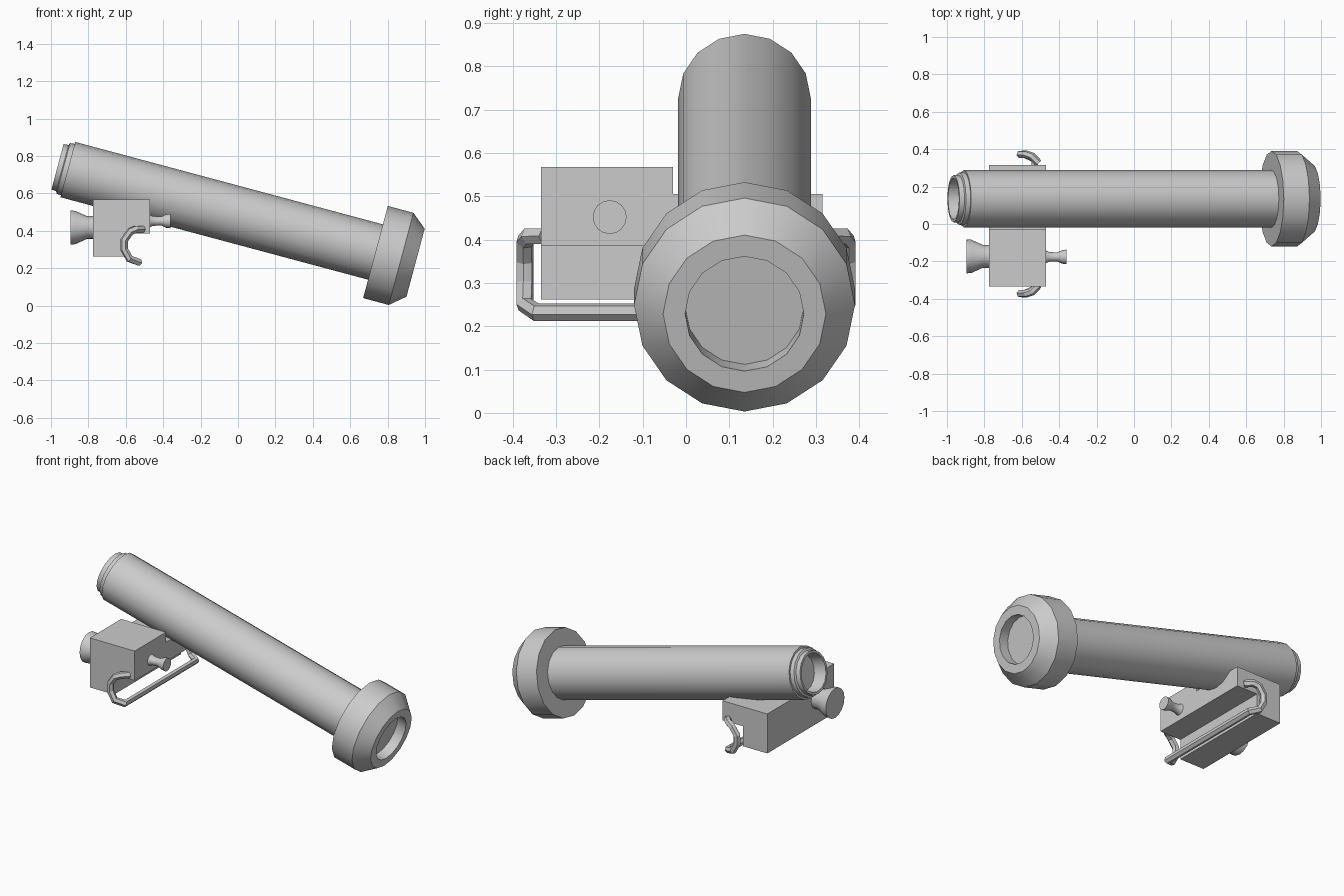
import bpy, bmesh, math
from mathutils import Matrix

if "Cube" in bpy.data.objects:
    bpy.data.objects.remove(bpy.data.objects["Cube"])

TILT = math.radians(15)


def finish(name, bm, matrix=None):
    bmesh.ops.recalc_face_normals(bm, faces=bm.faces)
    mesh = bpy.data.meshes.new(name)
    bm.to_mesh(mesh)
    bm.free()
    ob = bpy.data.objects.new(name, mesh)
    bpy.context.collection.objects.link(ob)
    if matrix is not None:
        ob.matrix_world = matrix
    return ob


def lathe(name, profile, matrix, sides=16):
    """Revolve (distance, radius) points about local X, capping both ends."""
    bm = bmesh.new()
    rings = []
    for t, r in profile:
        rings.append([bm.verts.new((t, r * math.sin(a), r * math.cos(a)))
                      for a in (2 * math.pi * i / sides for i in range(sides))])
    for a, b in zip(rings, rings[1:]):
        for i in range(sides):
            j = (i + 1) % sides
            bm.faces.new((a[i], a[j], b[j], b[i]))
    bm.faces.new(rings[0])
    bm.faces.new(rings[-1])
    ob = finish(name, bm, matrix)
    bpy.ops.object.select_all(action='DESELECT')
    ob.select_set(True)
    bpy.context.view_layer.objects.active = ob
    bpy.ops.object.shade_smooth_by_angle(angle=math.radians(30))
    return ob


# Tilted launch tube with stepped, hollow rear rim, and its front collar
axis = Matrix.Translation((-0.91, 0.135, 0.727)) @ Matrix.Rotation(TILT, 4, 'Y')
lathe("tube", [(0.02, 0.106), (-0.057, 0.112), (-0.057, 0.126), (-0.03, 0.128),
               (-0.025, 0.14), (0.0, 0.142), (0.0, 0.153), (1.75, 0.153)], axis)
lathe("front_collar", [(1.703, 0.14), (1.703, 0.255), (1.845, 0.255),
                       (1.925, 0.188), (1.925, 0.137), (1.865, 0.137)], axis)

# Control unit: notched side profile, extruded in y, with a lower cradle under the tube
def housing(name, y0, y1, top):
    outline = [(-0.775, 0.262), (-0.61, 0.262), (-0.61, 0.385),
               (-0.47, 0.385), (-0.47, top), (-0.775, top)]
    bm = bmesh.new()
    face = bm.faces.new([bm.verts.new((x, y0, z)) for x, z in outline])
    ext = bmesh.ops.extrude_face_region(bm, geom=[face])
    bmesh.ops.translate(bm, vec=(0, y1 - y0, 0),
                        verts=[g for g in ext["geom"] if isinstance(g, bmesh.types.BMVert)])
    return finish(name, bm)


housing("control_box", -0.335, -0.03, 0.567)
housing("tube_cradle", -0.03, 0.315, 0.505)

# Eyepiece at the rear and small flared sight at the front
lathe("eyepiece", [(-0.895, 0.091), (-0.87, 0.089), (-0.81, 0.062), (-0.77, 0.062)],
      Matrix.Translation((0, -0.173, 0.417)))
lathe("front_sight", [(-0.475, 0.036), (-0.455, 0.026), (-0.41, 0.024),
                      (-0.385, 0.036), (-0.36, 0.039)],
      Matrix.Translation((0, -0.176, 0.452)))

# Carry handle: bent ends mirrored across y, joined by a straight bar
half = [(-0.51, -0.325, 0.408), (-0.545, -0.362, 0.408), (-0.575, -0.372, 0.396),
        (-0.608, -0.372, 0.35), (-0.608, -0.372, 0.30),
        (-0.58, -0.372, 0.25), (-0.53, -0.345, 0.232)]
path = half + [(x, -y, z) for x, y, z in reversed(half)]
curve = bpy.data.curves.new("handle", 'CURVE')
curve.dimensions = '3D'
curve.bevel_depth = 0.021
curve.bevel_resolution = 1
curve.use_fill_caps = True
spline = curve.splines.new('POLY')
spline.points.add(len(path) - 1)
for point, co in zip(spline.points, path):
    point.co = (*co, 1)
spline.use_smooth = False
bpy.context.collection.objects.link(bpy.data.objects.new("handle", curve))
